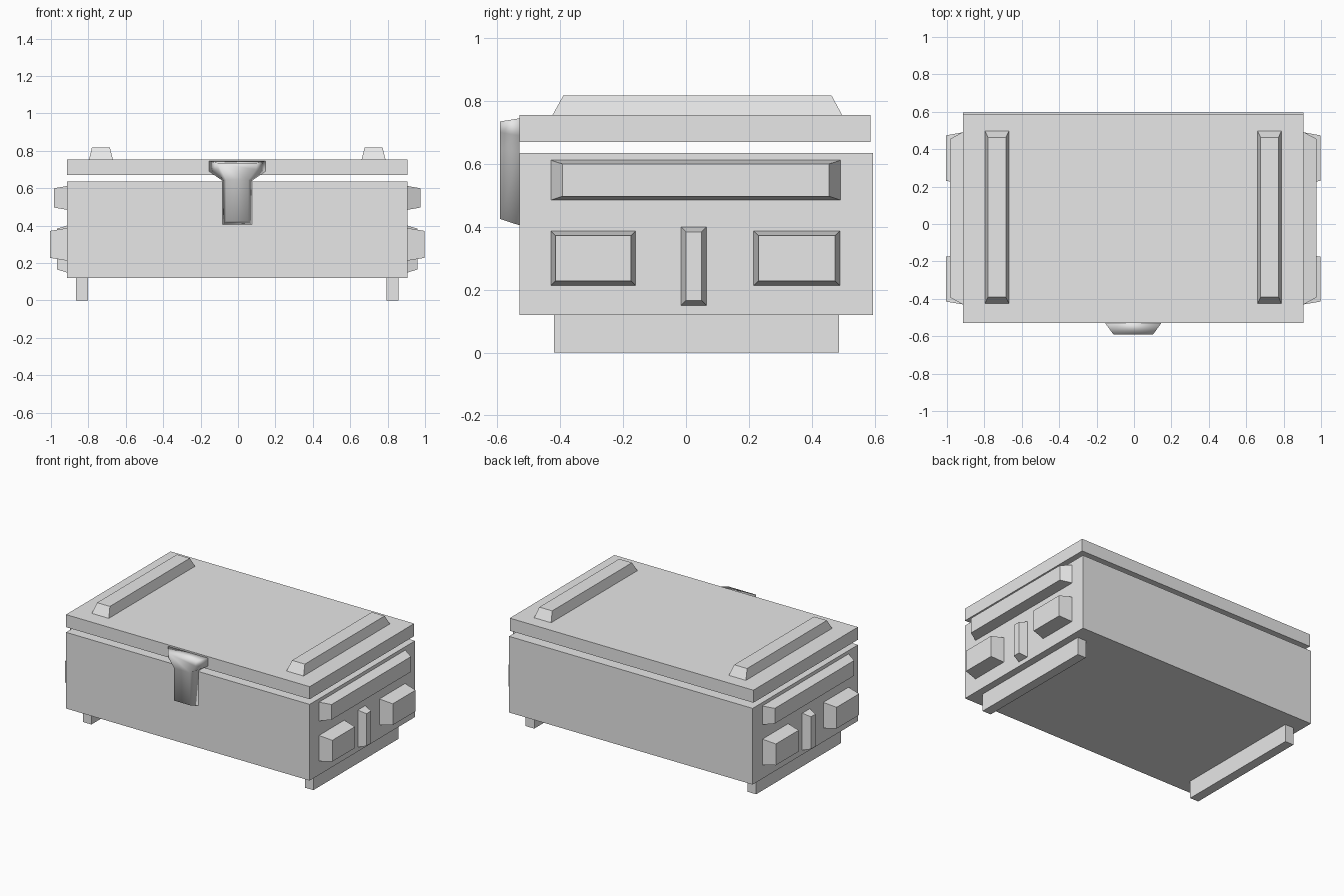
import bpy
import bmesh
from mathutils import Vector

cube = bpy.data.objects.get("Cube")
if cube:
    bpy.data.objects.remove(cube, do_unlink=True)

grey = bpy.data.materials.new("light_grey")
grey.use_nodes = True
grey.diffuse_color = (0.8, 0.8, 0.8, 1)
grey.node_tree.nodes["Principled BSDF"].inputs["Base Color"].default_value = (0.8, 0.8, 0.8, 1)

MID = -0.004  # centre line of the chest


def loft(name, base, top):
    """Solid between two matching outlines."""
    bm = bmesh.new()
    a = [bm.verts.new(p) for p in base]
    b = [bm.verts.new(p) for p in top]
    n = len(a)
    bm.faces.new(a)
    bm.faces.new(b)
    for i in range(n):
        j = (i + 1) % n
        bm.faces.new((a[i], a[j], b[j], b[i]))
    bmesh.ops.recalc_face_normals(bm, faces=bm.faces)
    mesh = bpy.data.meshes.new(name)
    bm.to_mesh(mesh)
    bm.free()
    mesh.materials.append(grey)
    obj = bpy.data.objects.new(name, mesh)
    bpy.context.collection.objects.link(obj)
    return obj


def rect(u0, u1, v0, v1):
    return [(u0, v0), (u1, v0), (u1, v1), (u0, v1)]


def box(name, x0, x1, y0, y1, z0, z1):
    outline = rect(x0, x1, y0, y1)
    return loft(name, [(x, y, z0) for x, y in outline], [(x, y, z1) for x, y in outline])


# Body and the lid floating just above it
box("body", -0.915, 0.907, -0.53, 0.595, 0.12, 0.635)
box("lid", -0.915, 0.907, -0.53, 0.587, 0.67, 0.755)

# Parts repeated on both sides
for side, s in (("left", 1), ("right", -1)):
    def sx(d):
        return MID + s * d

    # Foot runner and tapered rail on the lid
    box(side + "_foot", sx(0.798), sx(0.862), -0.42, 0.487, 0, 0.12)
    loft(side + "_lid_rail",
         [(sx(x), y, 0.755) for x, y in rect(0.665, 0.792, -0.425, 0.497)],
         [(sx(x), y, 0.818) for x, y in rect(0.681, 0.777, -0.39, 0.463)])

    # Bevelled panels: base rectangle, y inset, z inset, outer distance
    panels = {
        "upper_bar": (rect(-0.43, 0.492, 0.485, 0.612), 0.037, 0.012, 0.979),
        "front_block": (rect(-0.43, -0.16, 0.213, 0.387), 0.015, 0.015, 1.0),
        "rear_block": (rect(0.215, 0.49, 0.213, 0.387), 0.016, 0.015, 1.0),
        "centre_post": (rect(-0.016, 0.065, 0.15, 0.40), 0.016, 0.016, 0.965),
    }
    for name, (base, iy, iz, outer) in panels.items():
        (y0, z0), (y1, z1) = base[0], base[2]
        top = rect(y0 + iy, y1 - iy, z0 + iz, z1 - iz)
        loft(side + "_" + name,
             [(sx(0.911), y, z) for y, z in base],
             [(sx(outer), y, z) for y, z in top])


# T-shaped front latch with softened shading
def latch_outline(half, y):
    right = [(MID + w, y, z) for w, z in half]
    return right + [(2 * MID - x, y, z) for x, y, z in reversed(right)]


latch = loft("latch",
             latch_outline([(0.15, 0.745), (0.15, 0.69), (0.079, 0.64), (0.079, 0.405)], -0.53),
             latch_outline([(0.105, 0.735), (0.1, 0.70), (0.06, 0.645), (0.06, 0.425)], -0.592))
latch.data.shade_smooth()
